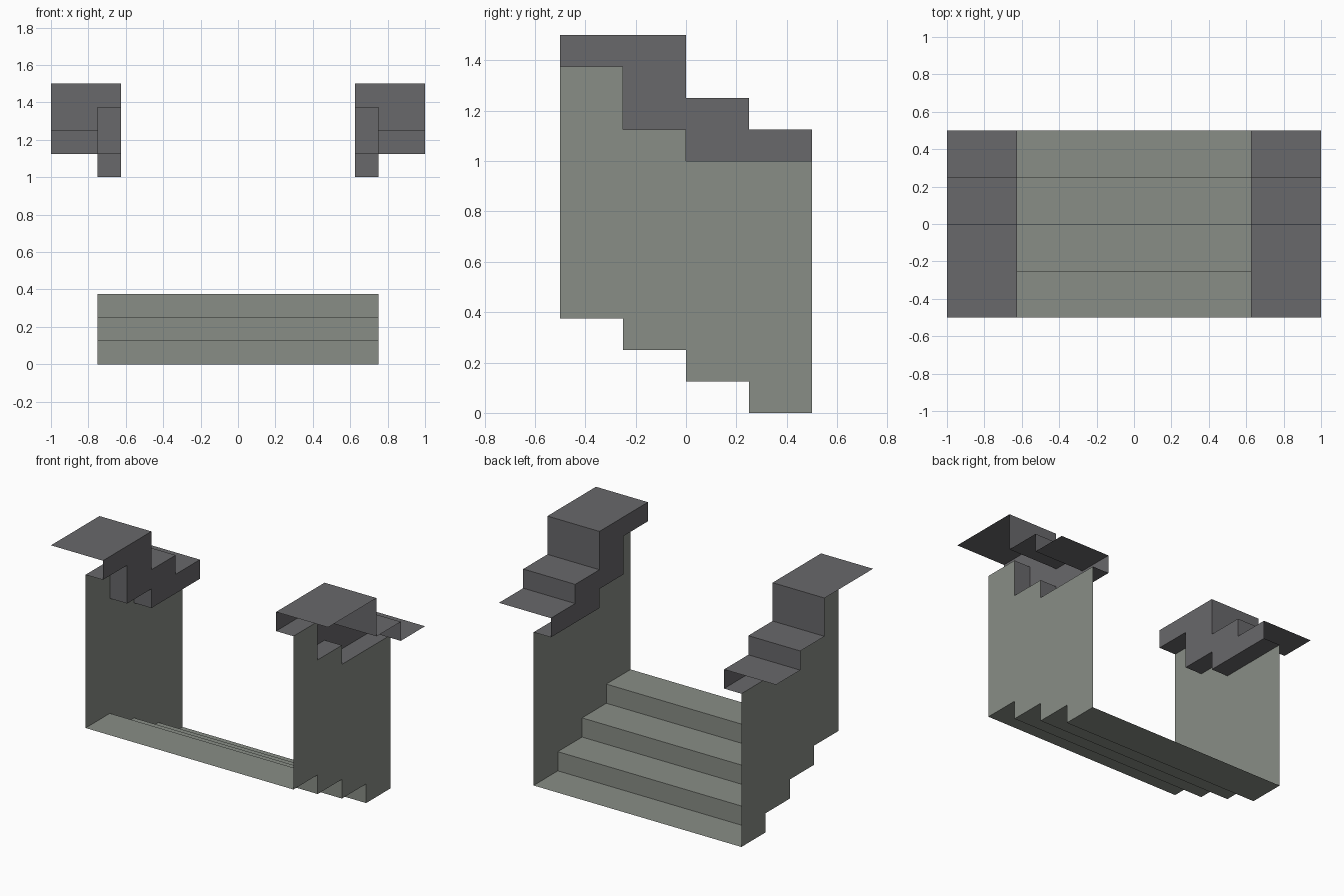
import bpy, bmesh

if "Cube" in bpy.data.objects:
    bpy.data.objects.remove(bpy.data.objects["Cube"])


def material(name, rgb):
    m = bpy.data.materials.new(name)
    m.diffuse_color = (*rgb, 1)
    m.use_nodes = True
    m.node_tree.nodes["Principled BSDF"].inputs["Base Color"].default_value = m.diffuse_color
    return m


STONE = material("pale_green_grey", (0.25, 0.27, 0.24))
COPING = material("dark_grey", (0.14, 0.138, 0.146))


def stepped(levels):
    """Stepped (y, z) line from front to back; levels = (y_end, z) runs."""
    pts, y = [], -0.5
    for y_end, z in levels:
        pts += [(y, z), (y_end, z)]
        y = y_end
    return pts


def strip(bm, pts, x0, x1):
    """Sweep a (y, z) line across x as an open sheet."""
    rows = [(bm.verts.new((x0, y, z)), bm.verts.new((x1, y, z))) for y, z in pts]
    for a, b in zip(rows, rows[1:]):
        bm.faces.new((a[0], a[1], b[1], b[0]))


def plate(bm, lower, upper, x):
    """Upright sheet at x, facing the stair, between two stepped lines."""
    f = bm.faces.new([bm.verts.new((x, y, z)) for y, z in lower + upper[::-1]])
    f.normal_update()
    if f.normal.x > 0:
        f.normal_flip()


def finish(bm, name, mat, mirror=True):
    bmesh.ops.remove_doubles(bm, verts=bm.verts, dist=1e-4)
    me = bpy.data.meshes.new(name)
    bm.to_mesh(me)
    bm.free()
    me.materials.append(mat)
    ob = bpy.data.objects.new(name, me)
    bpy.context.collection.objects.link(ob)
    if mirror:
        mod = ob.modifiers.new("mirror", "MIRROR")
        mod.use_mirror_merge = False


treads = stepped([(-0.25, 0.375), (0, 0.25), (0.25, 0.125), (0.5, 0)])
cap_under = stepped([(-0.25, 1.375), (0, 1.125), (0.5, 1.0)])
cap_top = stepped([(0, 1.5), (0.25, 1.25), (0.5, 1.125)])

# Stair treads and risers
bm = bmesh.new()
strip(bm, treads, -0.75, 0.75)
finish(bm, "stair_steps", STONE, mirror=False)

# Side walls
bm = bmesh.new()
plate(bm, treads, cap_under, 0.75)
finish(bm, "side_wall", STONE)

# Stepped coping: top, inner face, narrow underside
bm = bmesh.new()
strip(bm, cap_top, 0.625, 1.0)
plate(bm, cap_under, cap_top, 0.625)
strip(bm, cap_under, 0.75, 0.625)
finish(bm, "wall_coping", COPING)
